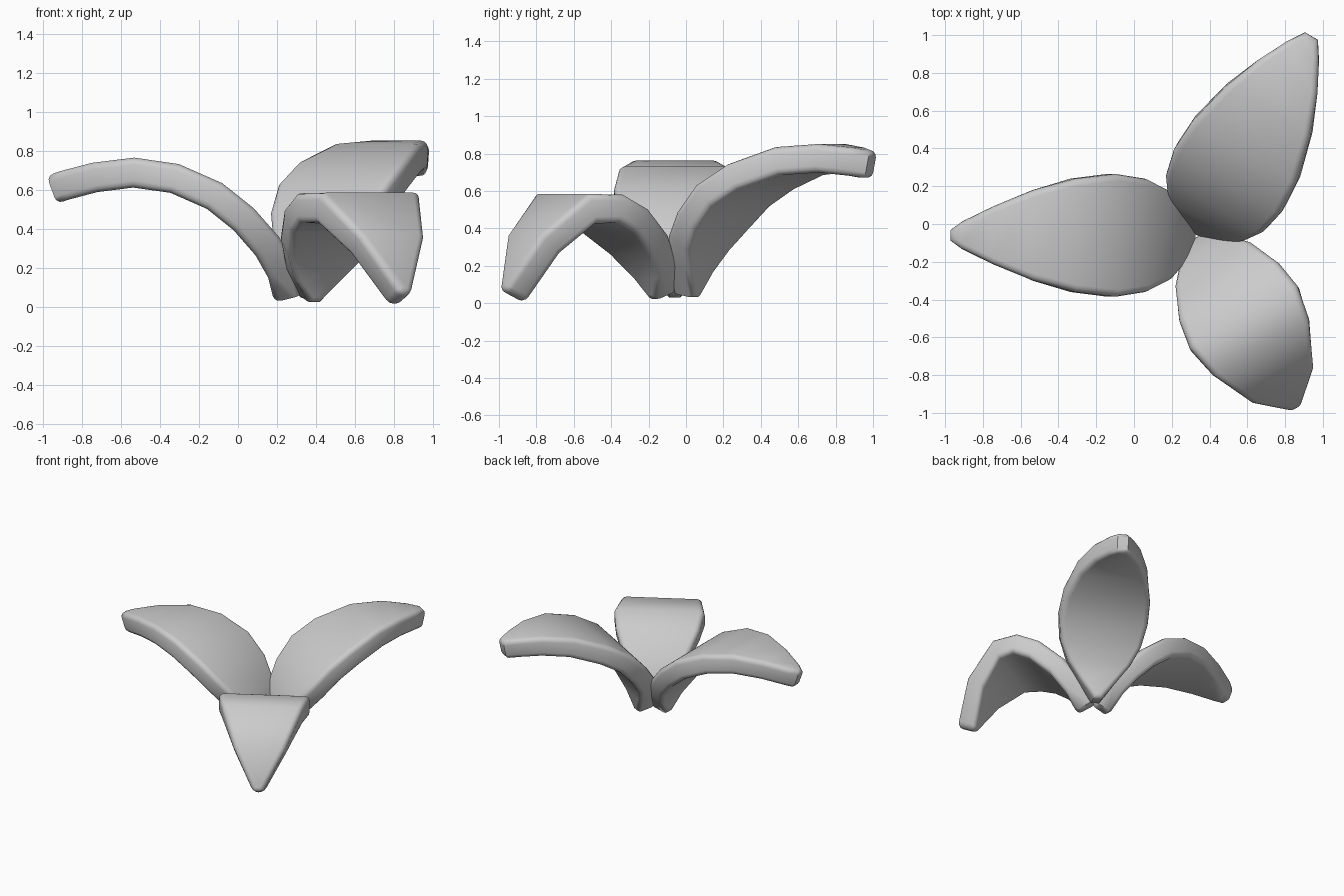
import bpy, bmesh
from math import radians, cos, sin

if "Cube" in bpy.data.objects:
    bpy.data.objects.remove(bpy.data.objects["Cube"])

CENTRE = (0.33, -0.06)
THICK = 0.152


def petal(name, azimuth, rows):
    """rows: (distance from centre, height, half width) along the petal's midline"""
    a = radians(azimuth)
    d, p = (cos(a), sin(a)), (-sin(a), cos(a))
    bm = bmesh.new()
    rings = []
    for s, z, w in rows:
        rings.append([bm.verts.new((CENTRE[0] + d[0] * s + p[0] * k * w,
                                    CENTRE[1] + d[1] * s + p[1] * k * w, z))
                      for k in (-1, 1)])
    for (l0, r0), (l1, r1) in zip(rings, rings[1:]):
        bm.faces.new((l0, l1, r1, r0))
    me = bpy.data.meshes.new(name)
    bm.to_mesh(me)
    bm.free()
    ob = bpy.data.objects.new(name, me)
    bpy.context.collection.objects.link(ob)
    # thick sheet with softly rounded rim
    sol = ob.modifiers.new("thickness", 'SOLIDIFY')
    sol.thickness = THICK
    sol.offset = 0
    sol.use_even_offset = True
    bev = ob.modifiers.new("rim", 'BEVEL')
    bev.width = 0.035
    bev.segments = 3
    bev.limit_method = 'ANGLE'
    bev.angle_limit = radians(60)
    bpy.ops.object.select_all(action='DESELECT')
    bpy.context.view_layer.objects.active = ob
    ob.select_set(True)
    for m in list(ob.modifiers):
        bpy.ops.object.modifier_apply(modifier=m.name)
    bpy.ops.object.shade_smooth_by_angle(angle=radians(50))


# long arched petal to the left
petal("left_petal", 180, [
    (0.07, 0.04, 0.03), (0.105, 0.18, 0.14), (0.18, 0.31, 0.235),
    (0.30, 0.447, 0.30), (0.45, 0.567, 0.325), (0.655, 0.657, 0.30),
    (0.865, 0.687, 0.24), (1.065, 0.662, 0.155), (1.225, 0.62, 0.075),
    (1.285, 0.598, 0.03)])

# highest petal at the back right
petal("back_petal", 60, [
    (0.07, 0.04, 0.03), (0.10, 0.19, 0.14), (0.15, 0.32, 0.235),
    (0.235, 0.44, 0.30), (0.36, 0.575, 0.33), (0.53, 0.675, 0.32),
    (0.77, 0.76, 0.26), (0.97, 0.775, 0.18), (1.12, 0.757, 0.10),
    (1.21, 0.738, 0.04)])

# drooping petal at the front right
petal("front_petal", -60, [
    (0.07, 0.04, 0.03), (0.12, 0.17, 0.14), (0.22, 0.31, 0.235),
    (0.37, 0.44, 0.305), (0.51, 0.505, 0.33), (0.67, 0.505, 0.295),
    (0.87, 0.315, 0.19), (1.0, 0.035, 0.035)])
